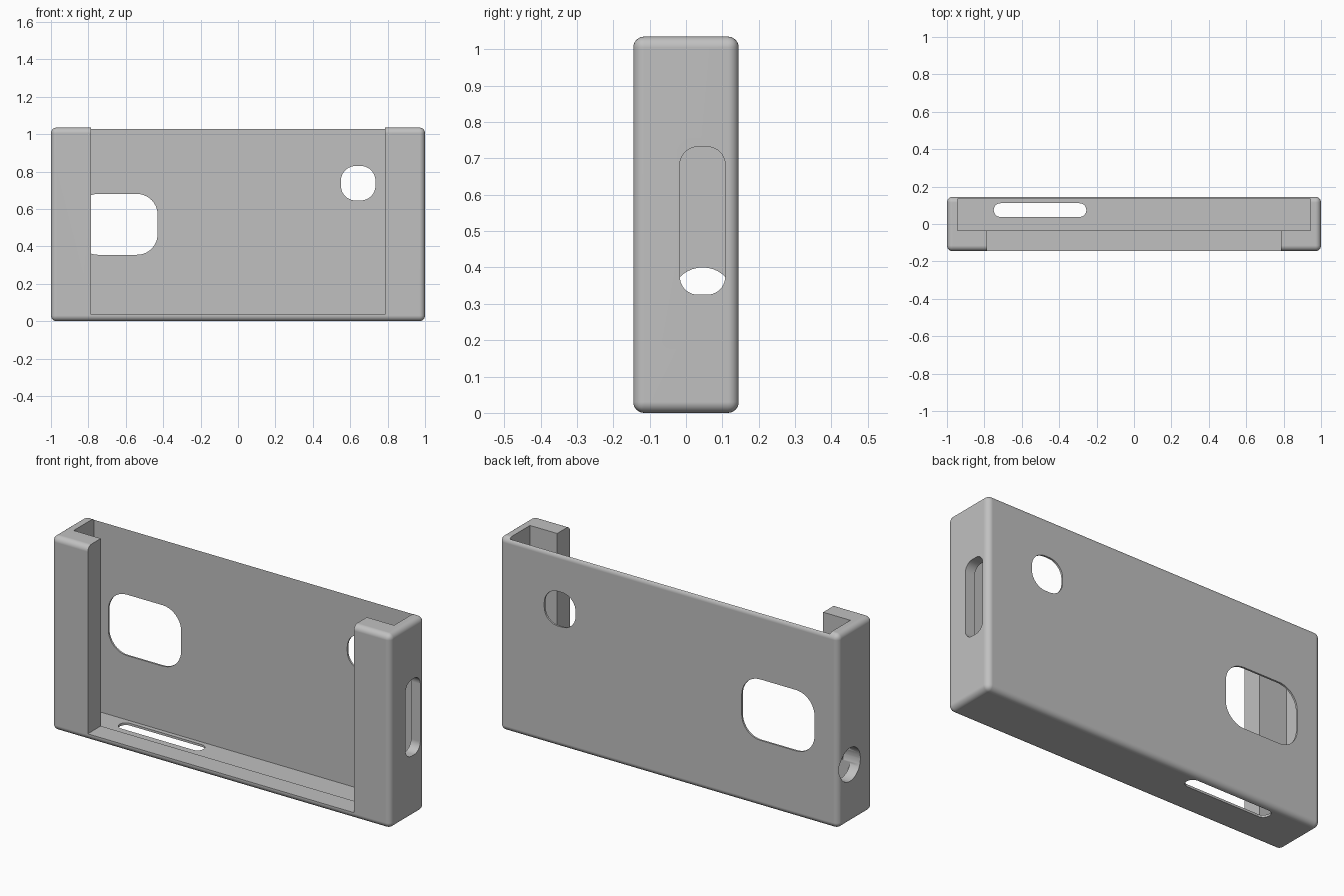
import bpy
import bmesh
from math import sin, cos, pi, radians
from mathutils import Vector

cube = bpy.data.objects.get("Cube")
if cube:
    bpy.data.objects.remove(cube, do_unlink=True)

WIDTH, DEPTH, HEIGHT = 2.0, 0.29, 1.035
EDGE = 0.03

grey = bpy.data.materials.new("light grey plastic")
grey.use_nodes = True
colour = (0.53, 0.53, 0.53, 1)
grey.diffuse_color = colour
grey.node_tree.nodes["Principled BSDF"].inputs["Base Color"].default_value = colour


def make_object(name, bm):
    bmesh.ops.recalc_face_normals(bm, faces=bm.faces)
    mesh = bpy.data.meshes.new(name)
    bm.to_mesh(mesh)
    bm.free()
    mesh.materials.append(grey)
    obj = bpy.data.objects.new(name, mesh)
    bpy.context.collection.objects.link(obj)
    return obj


def box(name, low, high, bevel=0):
    bm = bmesh.new()
    bmesh.ops.create_cube(bm, size=1)
    low, high = Vector(low), Vector(high)
    for v in bm.verts:
        v.co = (low + high) / 2 + v.co * (high - low)
    if bevel:
        bmesh.ops.bevel(bm, geom=bm.edges[:], offset=bevel, segments=6,
                        profile=0.5, affect='EDGES')
    return make_object(name, bm)


def rounded_prism(name, axis, u_range, v_range, radius, start, end):
    """Rounded rectangle in the plane across the axis, extruded along it."""
    place = {'X': lambda u, v, w: (w, u, v),
             'Y': lambda u, v, w: (u, w, v),
             'Z': lambda u, v, w: (u, v, w)}[axis]
    (u0, u1), (v0, v1) = u_range, v_range
    centres = [(u1 - radius, v1 - radius), (u0 + radius, v1 - radius),
               (u0 + radius, v0 + radius), (u1 - radius, v0 + radius)]
    steps = 10
    bm = bmesh.new()
    ring = []
    for corner, (cu, cv) in enumerate(centres):
        for i in range(steps + 1):
            a = (corner + i / steps) * pi / 2
            ring.append(bm.verts.new(place(cu + radius * cos(a),
                                           cv + radius * sin(a), start)))
    face = bm.faces.new(ring)
    new = bmesh.ops.extrude_face_region(bm, geom=[face])["geom"]
    moved = [g for g in new if isinstance(g, bmesh.types.BMVert)]
    bmesh.ops.translate(bm, verts=moved, vec=Vector(place(0, 0, end - start)))
    bmesh.ops.remove_doubles(bm, verts=bm.verts, dist=0.0005)
    return make_object(name, bm)


# Rounded outer block
case = box("case_shell", (-WIDTH / 2, -DEPTH / 2, 0),
           (WIDTH / 2, DEPTH / 2, HEIGHT), EDGE)

cutters = [
    # Device pocket, open at the top, and the wide front opening
    box("pocket_cutter", (-0.945, -0.035, 0.012), (0.945, 0.135, 1.5)),
    box("front_opening_cutter", (-0.785, -0.4, 0.035), (0.785, 0.02, 1.6)),
    # Back wall windows
    rounded_prism("large_window_cutter", 'Y', (-0.86, -0.43), (0.355, 0.68), 0.11, 0.06, 0.4),
    rounded_prism("small_window_cutter", 'Y', (0.55, 0.735), (0.645, 0.83), 0.08, 0.06, 0.4),
    # Side slot, side round hole and bottom slot
    rounded_prism("side_slot_cutter", 'X', (-0.017, 0.108), (0.325, 0.732), 0.05, 0.9, 1.2),
    rounded_prism("side_hole_cutter", 'X', (-0.041, 0.133), (0.222, 0.4), 0.0865, -1.2, -0.9),
    rounded_prism("bottom_slot_cutter", 'Z', (-0.75, -0.255), (0.038, 0.111), 0.036, -0.2, 0.08),
]

bpy.ops.object.select_all(action='DESELECT')
bpy.context.view_layer.objects.active = case
case.select_set(True)
for cutter in cutters:
    cutter.hide_render = True
    mod = case.modifiers.new(cutter.name, 'BOOLEAN')
    mod.operation = 'DIFFERENCE'
    mod.solver = 'EXACT'
    mod.object = cutter
    bpy.ops.object.modifier_apply(modifier=mod.name)
    bpy.data.objects.remove(cutter, do_unlink=True)

# Smooth rounded edges, crisp cut edges
bpy.ops.object.shade_smooth_by_angle(angle=radians(30))
weighted = case.modifiers.new("even shading", 'WEIGHTED_NORMAL')
weighted.keep_sharp = True
